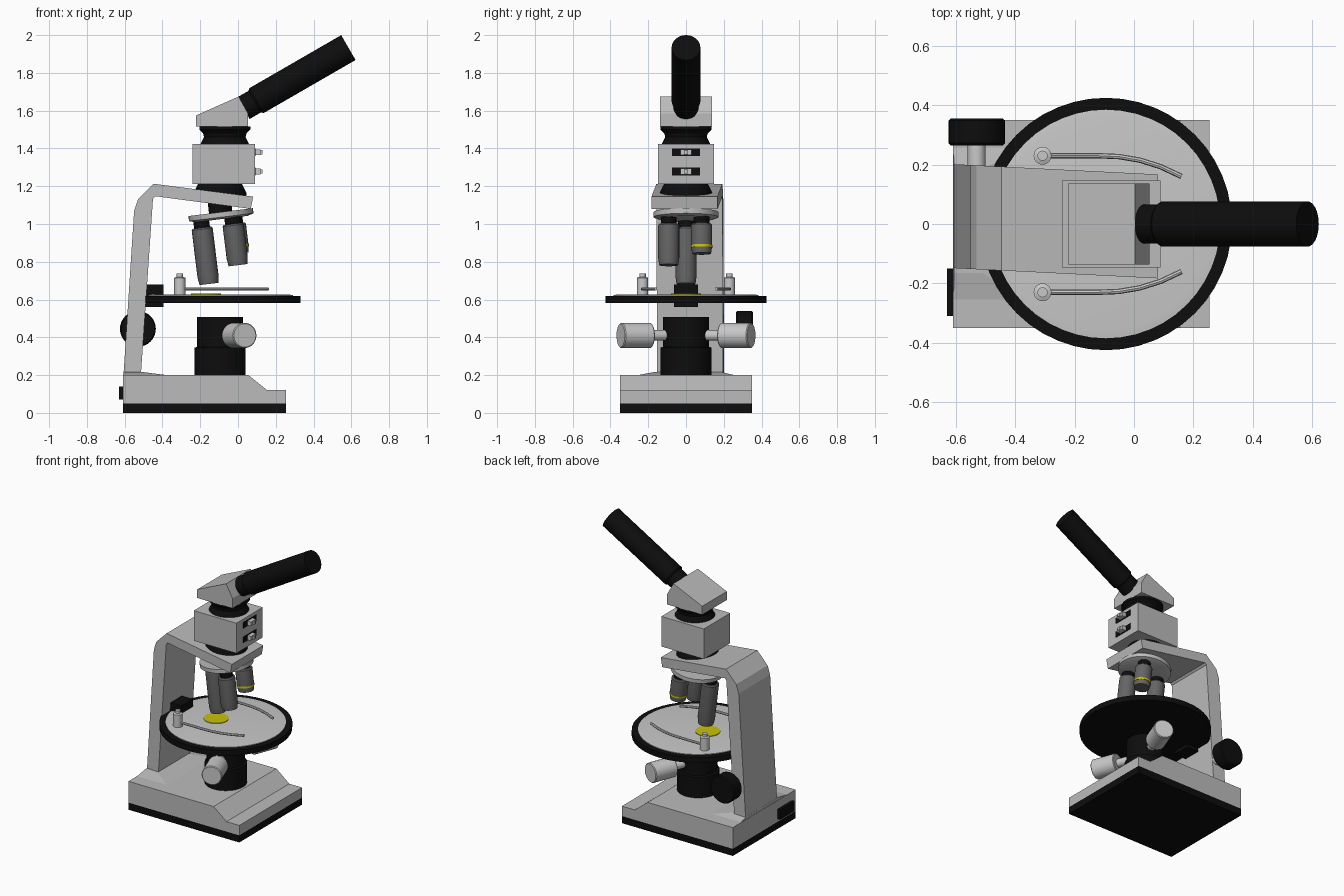
import bpy, bmesh, math
from mathutils import Matrix, Vector

if "Cube" in bpy.data.objects:
    bpy.data.objects.remove(bpy.data.objects["Cube"])


def material(name, rgb):
    m = bpy.data.materials.new(name)
    m.diffuse_color = (*rgb, 1)
    m.use_nodes = True
    m.node_tree.nodes["Principled BSDF"].inputs["Base Color"].default_value = m.diffuse_color
    return m


BODY = material("body_grey", (0.5, 0.5, 0.5))
SILVER = material("silver", (0.58, 0.58, 0.58))
DARK = material("objective_grey", (0.13, 0.13, 0.13))
BLACK = material("black", (0.004, 0.004, 0.004))
YELLOW = material("yellow", (0.58, 0.54, 0.003))


def finish(name, bm, mat, smooth=False):
    """Turn a bmesh into a named object with sharp edges kept."""
    bmesh.ops.recalc_face_normals(bm, faces=bm.faces)
    if smooth:
        for f in bm.faces:
            f.smooth = True
        for e in bm.edges:
            e.smooth = e.calc_face_angle(0) < math.radians(30)
    me = bpy.data.meshes.new(name)
    bm.to_mesh(me)
    bm.free()
    me.materials.append(mat)
    ob = bpy.data.objects.new(name, me)
    bpy.context.collection.objects.link(ob)
    return ob


def prism(name, profile, half, mat, skew=lambda x: 0):
    """Side profile (x, z) extruded to y = -half..half, shifted by skew(x)."""
    bm = bmesh.new()
    rings = [[bm.verts.new((x, s * half + skew(x), z)) for x, z in profile] for s in (-1, 1)]
    bm.faces.new(rings[0])
    bm.faces.new(rings[1])
    n = len(profile)
    for i in range(n):
        j = (i + 1) % n
        bm.faces.new((rings[0][i], rings[0][j], rings[1][j], rings[1][i]))
    return finish(name, bm, mat)


def box(name, x0, x1, y0, y1, z0, z1, mat):
    c = (y0 + y1) / 2
    return prism(name, [(x0, z0), (x1, z0), (x1, z1), (x0, z1)], (y1 - y0) / 2, mat, lambda x: c)


def lathe(name, profile, mat, matrix, sides=32):
    """Profile (radius, height) turned about local z, with flat caps."""
    bm = bmesh.new()
    rings = [[bm.verts.new((r * math.cos(2 * math.pi * i / sides),
                            r * math.sin(2 * math.pi * i / sides), z)) for i in range(sides)]
             for r, z in profile]
    for a, b in zip(rings, rings[1:]):
        for i in range(sides):
            j = (i + 1) % sides
            bm.faces.new((a[i], a[j], b[j], b[i]))
    bm.faces.new(rings[0])
    bm.faces.new(rings[-1])
    bm.transform(matrix)
    return finish(name, bm, mat, True)


def at(x, y, z):
    return Matrix.Translation((x, y, z))


def aim(origin, direction):
    """Matrix putting local z along a direction from an origin."""
    return at(*origin) @ Vector(direction).to_track_quat('Z', 'Y').to_matrix().to_4x4()


# Base
box("base_pad", -0.61, 0.255, -0.35, 0.35, 0, 0.05, BLACK)
prism("base", [(-0.61, 0.05), (0.255, 0.05), (0.255, 0.12), (0.155, 0.12),
               (0.055, 0.2), (-0.61, 0.2)], 0.35, BODY)
box("power_switch", -0.63, -0.6, -0.31, -0.15, 0.07, 0.14, BLACK)

# Sloped foot where the arm meets the base
bm = bmesh.new()
low = [bm.verts.new(p) for p in ((-0.608, -0.26, 0.199), (-0.37, -0.26, 0.199),
                                 (-0.37, 0.26, 0.199), (-0.608, 0.26, 0.199))]
high = [bm.verts.new(p) for p in ((-0.606, -0.165, 0.217), (-0.51, -0.165, 0.217),
                                  (-0.51, 0.185, 0.217), (-0.606, 0.185, 0.217))]
bm.faces.new(low)
bm.faces.new(high)
for i in range(4):
    j = (i + 1) % 4
    bm.faces.new((low[i], low[j], high[j], high[i]))
finish("arm_foot", bm, BODY)

# Arm, slightly skewed sideways
prism("arm", [(-0.607, 0.19), (-0.55, 1.07), (-0.53, 1.13), (-0.447, 1.213), (0.08, 1.145),
              (0.068, 1.08), (-0.437, 1.147), (-0.45, 1.135), (-0.515, 0.19)],
      0.175, BODY, lambda x: -0.05 * (x + 0.08))

# Focus knob on the back side
lathe("focus_shaft", [(0.03, 0), (0.03, 0.13)], SILVER, aim((-0.53, 0.15, 0.445), (0, 1, 0)))
lathe("focus_knob", [(0.088, 0), (0.095, 0.007), (0.095, 0.083), (0.088, 0.09)], BLACK,
      aim((-0.53, 0.265, 0.445), (0, 1, 0)))

# Condenser column and its two angled knobs
CX = -0.095
lathe("condenser_column", [(0.135, 0.2), (0.135, 0.345), (0.122, 0.35), (0.122, 0.507)],
      BLACK, at(CX, 0, 0), 40)
for side, label in ((-1, "front"), (1, "back")):
    m = aim((CX, 0, 0.41), (0.38, side, 0))
    lathe(label + "_condenser_shaft", [(0.028, 0.1), (0.028, 0.23)], SILVER, m)
    lathe(label + "_condenser_knob", [(0.062, 0.2), (0.067, 0.205), (0.067, 0.365), (0.062, 0.37)],
          SILVER, m)

# Round stage
lathe("stage_rim", [(0.425, 0.582), (0.425, 0.62)], BLACK, at(CX, 0, 0), 48)
lathe("stage_plate", [(0.385, 0.615), (0.385, 0.624), (0.36, 0.627)], SILVER, at(CX, 0, 0), 48)
lathe("stage_window", [(0.08, 0.624), (0.08, 0.631)], YELLOW, at(-0.17, 0, 0))
box("stage_bracket", -0.5, -0.395, -0.063, 0.063, 0.56, 0.68, BLACK)

# Stage clips
for s, label in ((-1, "front"), (1, "back")):
    lathe(label + "_clip_post", [(0.03, 0.62), (0.03, 0.715), (0.017, 0.72), (0.017, 0.738)],
          SILVER, at(-0.308, s * 0.23, 0), 20)
    cu = bpy.data.curves.new(label + "_clip_path", 'CURVE')
    cu.dimensions = '3D'
    cu.bevel_depth = 0.009
    cu.bevel_resolution = 2
    cu.use_fill_caps = True
    path = [(-0.3, 0.23), (-0.12, 0.23), (-0.05, 0.227), (0.02, 0.215), (0.09, 0.193), (0.16, 0.16)]
    sp = cu.splines.new('POLY')
    sp.points.add(len(path) - 1)
    for p, (x, y) in zip(sp.points, path):
        p.co = (x, s * y, 0.656, 1)
    tmp = bpy.data.objects.new("tmp", cu)
    me = bpy.data.meshes.new_from_object(tmp)
    bpy.data.objects.remove(tmp)
    bm = bmesh.new()
    bm.from_mesh(me)
    finish(label + "_clip_wire", bm, SILVER, True)

# Tilted nosepiece with three objectives
NOSE = at(-0.09, 0, 1.048) @ Matrix.Rotation(math.radians(-7), 4, 'Y')
lathe("nosepiece_neck", [(0.062, 0.0), (0.062, 0.09)], BLACK, NOSE)
lathe("nosepiece_disc", [(0.14, -0.022), (0.172, -0.012), (0.172, 0.015)], BODY, NOSE, 40)
for label, angle, end in (("long", 180, 0.355), ("medium", -58, 0.275), ("short", 50, 0.215)):
    a = math.radians(angle)
    m = NOSE @ at(0.108 * math.cos(a), 0.108 * math.sin(a), 0)
    lathe(label + "_objective_neck", [(0.042, -0.07), (0.042, -0.01)], BLACK, m, 24)
    lathe(label + "_objective", [(0.05, -end), (0.056, -end + 0.04), (0.056, -0.063),
                                 (0.05, -0.055)], DARK, m, 24)
    if label == "short":
        lathe("yellow_ring", [(0.0575, -0.183), (0.0575, -0.17)], YELLOW, m, 24)

# Head: lower collar, box with sliders, upper collar, prism housing
lathe("lower_collar", [(0.14, 1.12), (0.14, 1.165), (0.115, 1.215)], BLACK, at(CX, 0, 0), 40)
box("head_box", -0.242, 0.09, -0.147, 0.147, 1.212, 1.424, BODY)
for z, label in ((1.38, "upper"), (1.278, "lower")):
    box(label + "_slider_slot", 0.085, 0.093, -0.073, 0.073, z - 0.021, z + 0.021, BLACK)
    box(label + "_slider_stem", 0.09, 0.12, -0.028, 0.028, z - 0.015, z + 0.015, SILVER)
    box(label + "_slider_tip", 0.118, 0.13, -0.01, 0.01, z - 0.011, z + 0.011, SILVER)
lathe("upper_collar", [(0.13, 1.42), (0.12, 1.44), (0.11, 1.46), (0.115, 1.48),
                       (0.135, 1.5), (0.135, 1.516)], BLACK, at(-0.07, 0, 0), 40)
prism("prism_housing", [(-0.222, 1.515), (0.053, 1.515), (0.053, 1.585), (0.003, 1.675),
                        (-0.222, 1.575)], 0.137, BODY)

# Eyepiece tube at 30 degrees
lathe("eyepiece_tube", [(0.066, -0.07), (0.066, 0), (0.076, 0.01), (0.076, 0.572)], BLACK,
      aim((0.089, 1.648, 0)[:1] + (0, 1.648), (math.cos(math.radians(30)), 0, 0.5)), 40)
